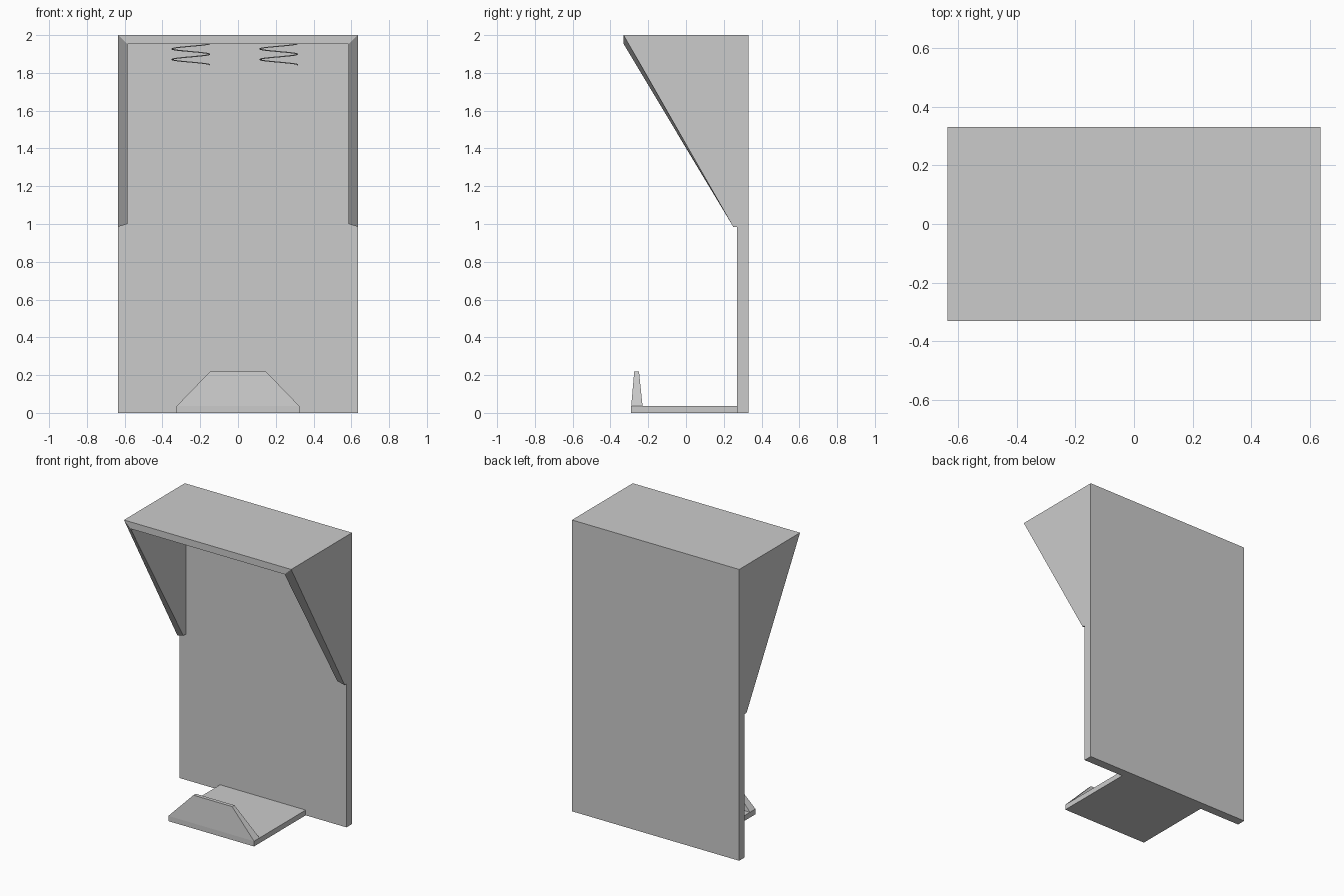
import bpy, bmesh, math

if "Cube" in bpy.data.objects:
    bpy.data.objects.remove(bpy.data.objects["Cube"])


def mesh_object(name, verts, faces):
    mesh = bpy.data.meshes.new(name)
    bm = bmesh.new()
    vs = [bm.verts.new(v) for v in verts]
    for f in faces:
        bm.faces.new([vs[i] for i in f])
    bmesh.ops.recalc_face_normals(bm, faces=bm.faces)
    bm.to_mesh(mesh)
    bm.free()
    obj = bpy.data.objects.new(name, mesh)
    bpy.context.collection.objects.link(obj)
    return obj


def taper_box(name, bottom, top):
    """Each level is (half width, y front, y back, z)."""
    verts = []
    for w, y0, y1, z in (bottom, top):
        verts += [(-w, y0, z), (w, y0, z), (w, y1, z), (-w, y1, z)]
    faces = [(3, 2, 1, 0), (4, 5, 6, 7)]
    faces += [(i, (i + 1) % 4, (i + 1) % 4 + 4, i + 4) for i in range(4)]
    return mesh_object(name, verts, faces)


def arch(w, low, high):
    """Mirrored U path: left foot, left top, right top, right foot."""
    return [(-w, *low), (-w, *high), (w, *high), (w, *low)]


# Back panel
taper_box("back_panel", (0.635, 0.27, 0.33, 0), (0.635, 0.27, 0.33, 2))

# Canopy: sloped side walls and roof with a mitred front rim
paths = [
    arch(0.635, (0.27, 0.985), (0.27, 2.0)),
    arch(0.635, (0.25, 0.985), (-0.33, 2.0)),
    arch(0.585, (0.243, 1.0), (-0.33, 1.953)),
    arch(0.585, (0.27, 1.0), (0.27, 1.953)),
]
verts = [p for path in paths for p in path]
faces = [(r * 4 + i, r * 4 + i + 1, r * 4 + i + 5, r * 4 + i + 4)
         for r in range(3) for i in range(3)]
faces += [(0, 4, 8, 12), (3, 7, 11, 15)]
mesh_object("canopy", verts, faces)

# Base shelf and tapered front stop
taper_box("base_shelf", (0.325, -0.29, 0.27, 0), (0.325, -0.29, 0.27, 0.036))
taper_box("front_stop", (0.325, -0.29, -0.23, 0.036), (0.147, -0.274, -0.249, 0.22))

# Two thin coil springs hanging under the roof
for side, cx in (("left", -0.25), ("right", 0.215)):
    curve = bpy.data.curves.new(side + "_spring", "CURVE")
    curve.dimensions = "3D"
    curve.bevel_depth = 0.003
    curve.bevel_resolution = 1
    curve.use_fill_caps = True
    n = 64
    spline = curve.splines.new("POLY")
    spline.points.add(n)
    for i, p in enumerate(spline.points):
        a = 4 * math.pi * i / n
        p.co = (cx + 0.1 * math.cos(a), 0.1 * math.sin(a), 1.843 + 0.112 * i / n, 1)
    bpy.context.collection.objects.link(bpy.data.objects.new(side + "_spring", curve))
